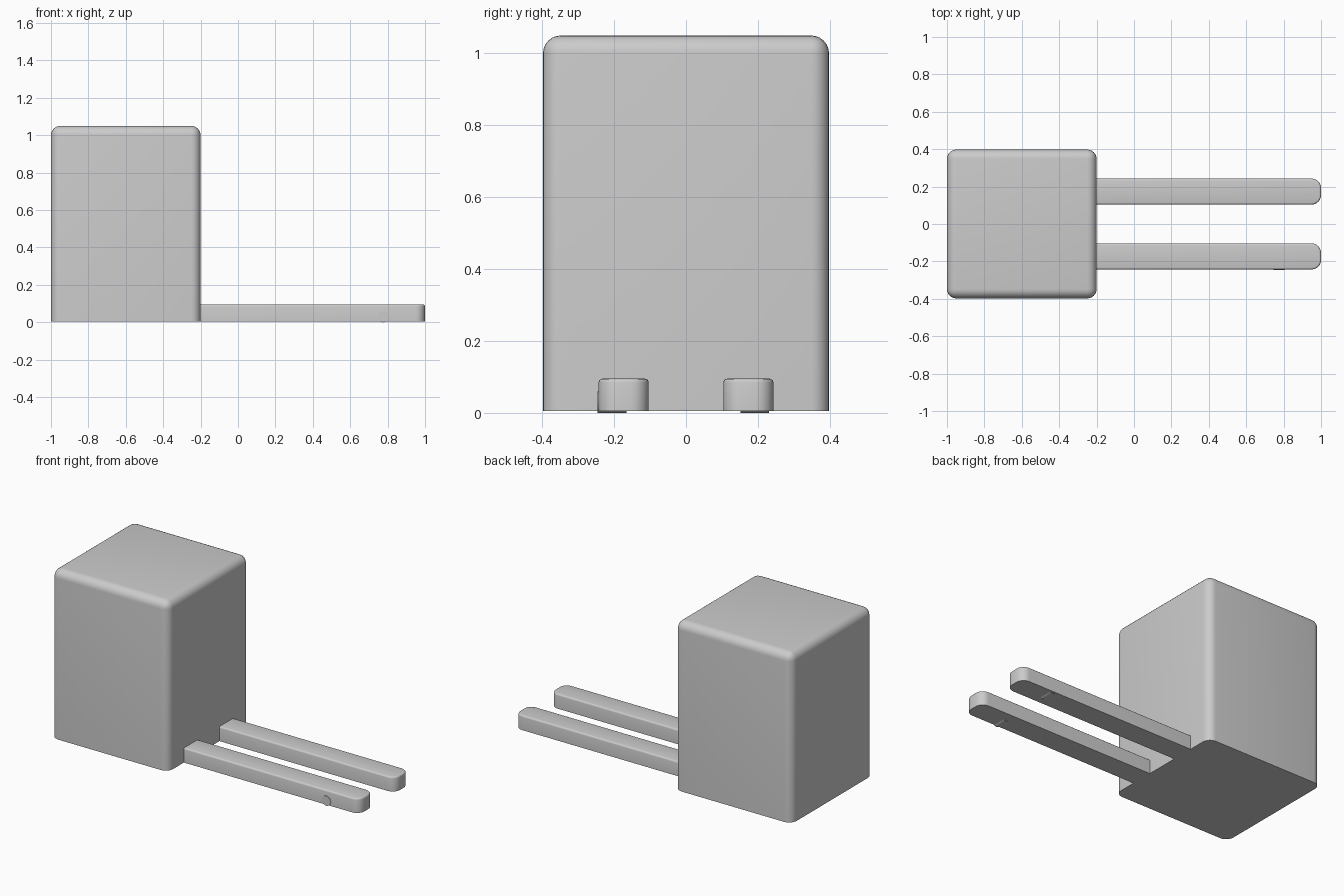
import bpy, bmesh, math
from mathutils import Matrix

if "Cube" in bpy.data.objects:
    bpy.data.objects.remove(bpy.data.objects["Cube"])

BASE = 0.005  # clearance under the body and forks


def box_mesh(x0, x1, y0, y1, z0, z1):
    bm = bmesh.new()
    bmesh.ops.create_cube(bm, size=1)
    for v in bm.verts:
        v.co.x = x1 if v.co.x > 0 else x0
        v.co.y = y1 if v.co.y > 0 else y0
        v.co.z = z1 if v.co.z > 0 else z0
    return bm


def bevel(bm, test, radius, segments):
    edges = [e for e in bm.edges if test(e.verts[0].co, e.verts[1].co)]
    bmesh.ops.bevel(bm, geom=edges, offset=radius, segments=segments,
                    profile=0.5, affect='EDGES', clamp_overlap=True)


def finish(bm, name):
    bmesh.ops.recalc_face_normals(bm, faces=bm.faces)
    mesh = bpy.data.meshes.new(name)
    bm.to_mesh(mesh)
    bm.free()
    obj = bpy.data.objects.new(name, mesh)
    bpy.context.collection.objects.link(obj)
    bpy.ops.object.select_all(action='DESELECT')
    obj.select_set(True)
    bpy.context.view_layer.objects.active = obj
    bpy.ops.object.shade_smooth_by_angle(angle=math.radians(35))
    return obj


# Body: rounded everywhere except the flat underside
body = box_mesh(-1.0, -0.2, -0.398, 0.398, BASE, 1.05)
bevel(body, lambda a, b: max(a.z, b.z) > 1.0, 0.05, 6)
finish(body, "body")

for side, label, wheel_y in ((-1, "front", -0.206), (1, "back", 0.191)):
    # Fork: rounded tip corners and softened top rim
    y0, y1 = sorted((side * 0.104, side * 0.243))
    fork = box_mesh(-0.2, 1.0, y0, y1, BASE, 0.095)
    bevel(fork, lambda a, b: min(a.x, b.x) > 0.99 and abs(a.z - b.z) > 0.05, 0.05, 6)
    bevel(fork, lambda a, b: min(a.z, b.z) > 0.09 and max(a.x, b.x) > -0.19, 0.01, 3)
    finish(fork, label + "_fork")

    # Small load wheel sunk into the fork
    wheel = bmesh.new()
    bmesh.ops.create_cone(
        wheel, cap_ends=True, segments=32, radius1=0.03, radius2=0.03, depth=0.08,
        matrix=Matrix.Translation((0.775, wheel_y, 0.03)) @ Matrix.Rotation(math.pi / 2, 4, 'X'))
    finish(wheel, label + "_wheel")
